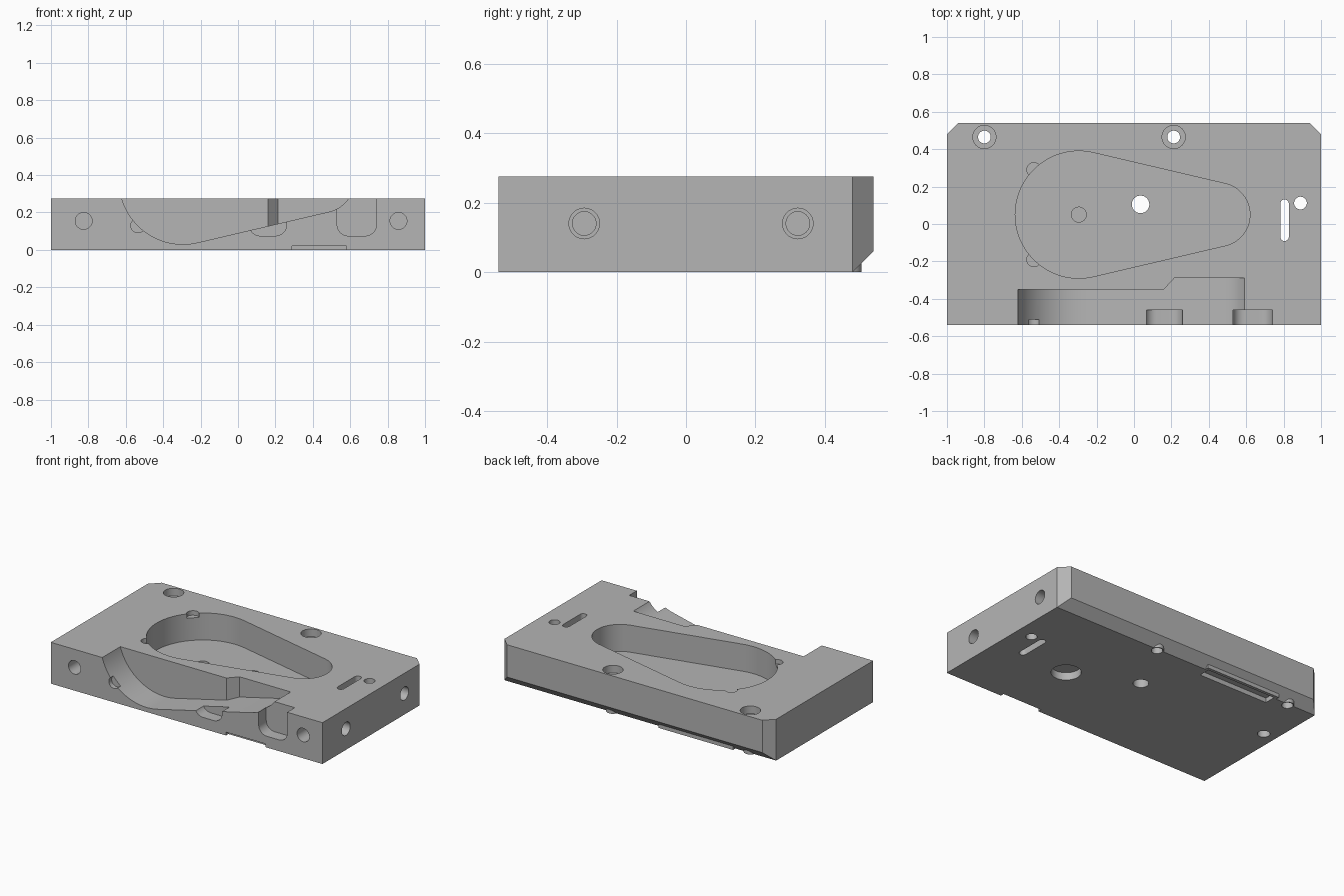
import bpy, bmesh, math
from mathutils import Matrix, Vector

if "Cube" in bpy.data.objects:
    bpy.data.objects.remove(bpy.data.objects["Cube"])

H = 0.275          # plate height
FRONT = -0.54      # front face
grey = bpy.data.materials.new("machined_grey")
grey.diffuse_color = (0.46, 0.46, 0.46, 1)
grey.use_nodes = True
grey.node_tree.nodes["Principled BSDF"].inputs["Base Color"].default_value = grey.diffuse_color


def prism(name, pts, lo, hi, axis='Z'):
    """Extrude a 2D outline along an axis: Z uses (x,y), Y uses (x,z), X uses (y,z)."""
    place = {'Z': lambda a, b, t: (a, b, t),
             'Y': lambda a, b, t: (a, t, b),
             'X': lambda a, b, t: (t, a, b)}[axis]
    bm = bmesh.new()
    rings = [[bm.verts.new(place(a, b, t)) for a, b in pts] for t in (lo, hi)]
    n = len(pts)
    bm.faces.new(rings[0])
    bm.faces.new(rings[1])
    for i in range(n):
        j = (i + 1) % n
        bm.faces.new((rings[0][i], rings[0][j], rings[1][j], rings[1][i]))
    bmesh.ops.recalc_face_normals(bm, faces=bm.faces[:])
    me = bpy.data.meshes.new(name)
    bm.to_mesh(me)
    bm.free()
    me.materials.append(grey)
    ob = bpy.data.objects.new(name, me)
    bpy.context.collection.objects.link(ob)
    return ob


def arc(cx, cy, r, a0, a1, n):
    return [(cx + r * math.cos(math.radians(a0 + (a1 - a0) * i / n)),
             cy + r * math.sin(math.radians(a0 + (a1 - a0) * i / n))) for i in range(n + 1)]


def circle(cx, cy, r, n=40):
    return arc(cx, cy, r, 0, 360, n)[:-1]


def rect(x0, y0, x1, y1):
    return [(x0, y0), (x1, y0), (x1, y1), (x0, y1)]


def teardrop(cy):
    """Large and small circle joined by tangent lines."""
    x0, r0, x1, r1 = -0.295, 0.34, 0.45, 0.17
    t = math.degrees(math.acos((r0 - r1) / (x1 - x0)))
    return arc(x0, cy, r0, t, 360 - t, 56) + arc(x1, cy, r1, -t, t, 36)


def round_notch(x0, x1, z0, z1, r):
    """Notch outline with rounded lower corners."""
    return (arc(x0 + r, z0 + r, r, 180, 270, 8) + arc(x1 - r, z0 + r, r, 270, 360, 8)
            + [(x1, z1), (x0, z1)])


def combine(target, tool, op='DIFFERENCE'):
    mod = target.modifiers.new(op.lower(), 'BOOLEAN')
    mod.operation = op
    mod.solver = 'EXACT'
    mod.object = tool
    bpy.context.view_layer.objects.active = target
    bpy.ops.object.modifier_apply(modifier=mod.name)
    bpy.data.objects.remove(tool, do_unlink=True)


# Plate with clipped back corners
plate = prism("base_plate", [(-1, FRONT), (1, FRONT), (1, 0.48), (0.94, 0.54),
                             (-0.94, 0.54), (-1, 0.48)], 0, H)


def cut(pts, lo, hi, axis='Z'):
    combine(plate, prism("cutter", pts, lo, hi, axis))


# Bevel along the lower back edge, with bosses and ledge left standing in it
cut([(0.48, 0), (0.46, -0.02), (0.60, -0.02), (0.60, 0.12)], -1.1, 1.1, 'X')
for x in (-0.8, 0.212):
    combine(plate, prism("boss", circle(x, 0.465, 0.041), 0, 0.1), 'UNION')
combine(plate, prism("ledge", rect(-0.70, 0.36, -0.15, 0.505), 0, 0.1), 'UNION')
cut(rect(-0.68, 0.41, -0.17, 0.485), -0.05, 0.03)

# Teardrop pocket with its small relief notches and centre hole
cut(teardrop(0.05), 0.095, H + 0.1)
for y in (0.29, -0.19):
    cut(circle(-0.535, y, 0.038), H - 0.03, H + 0.1)
cut(circle(-0.295, 0.05, 0.04), 0.04, 0.2)

# Cutaway section through the front edge, stepped in plan
section = prism("section", teardrop(0.37), -0.7, -0.2, 'Y')
plan = prism("plan", [(-0.8, -0.65), (0.595, -0.65), (0.595, -0.29), (0.215, -0.29),
                      (0.16, -0.35), (-0.8, -0.35)], -0.1, 0.9)
combine(section, plan, 'INTERSECT')
combine(plate, section)
cut(circle(-0.535, 0.13, 0.038), -0.6, -0.51, 'Y')
cut(round_notch(0.06, 0.26, 0.075, 0.23, 0.06), -0.6, -0.46, 'Y')
cut(round_notch(0.53, 0.74, 0.075, 0.4, 0.06), -0.6, -0.46, 'Y')

# Shallow notch in the lower front edge
cut(rect(0.29, -0.6, 0.58, -0.515), -0.05, 0.022)

# Counterbored screw holes
for x in (-0.8, 0.212):
    cut(circle(x, 0.465, 0.062), H - 0.05, H + 0.1)
    cut(circle(x, 0.465, 0.034), -0.1, H + 0.1)

# Through holes and slot
cut(circle(0.035, 0.105, 0.047), -0.1, H + 0.1)
cut(circle(0.89, 0.112, 0.034), -0.1, H + 0.1)
cut(arc(0.805, 0.108, 0.023, 0, 180, 10) + arc(0.805, -0.068, 0.023, 180, 360, 10),
    -0.1, H + 0.1)

# Blind holes in the underside
cut(circle(0.46, -0.08, 0.09), -0.1, 0.05)
cut(circle(-0.91, 0.115, 0.038), -0.1, 0.1)

# Blind holes in the front and the right end
for x in (-0.825, 0.858):
    cut(circle(x, 0.155, 0.045), -0.6, -0.40, 'Y')
for y in (-0.293, 0.322):
    cut(circle(y, 0.14, 0.044), 0.93, 1.1, 'X')
    cut(circle(y, 0.14, 0.034), 0.85, 1.1, 'X')

# Smooth bores, crisp edges
bpy.ops.object.select_all(action='DESELECT')
plate.select_set(True)
bpy.context.view_layer.objects.active = plate
bpy.ops.object.shade_smooth_by_angle(angle=math.radians(30))
